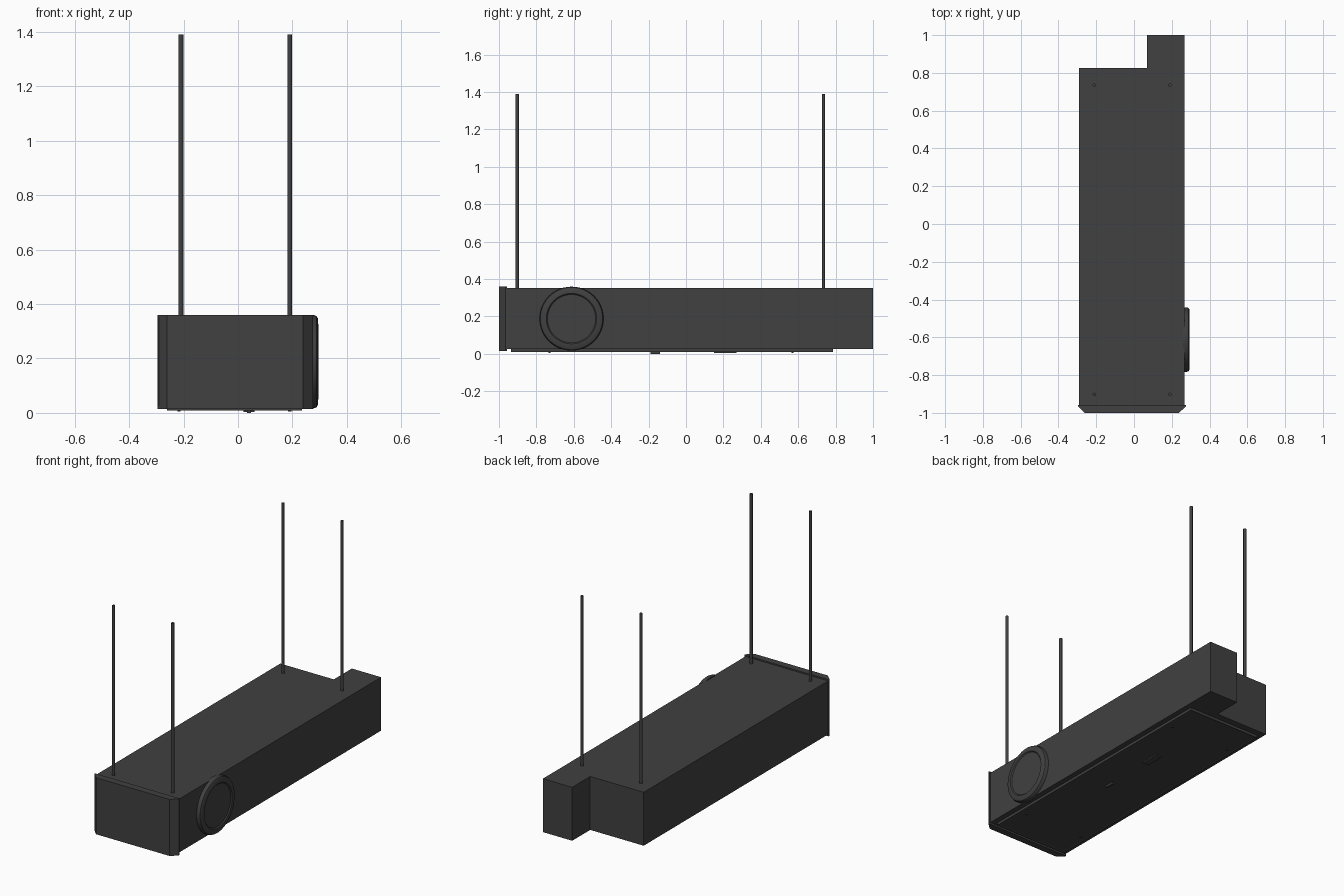
import bpy, bmesh, math
from mathutils import Vector

cube = bpy.data.objects.get("Cube")
if cube:
    bpy.data.objects.remove(cube, do_unlink=True)

charcoal = bpy.data.materials.new("charcoal")
charcoal.use_nodes = True
COLOUR = (0.052, 0.052, 0.052, 1)
charcoal.diffuse_color = COLOUR
charcoal.node_tree.nodes["Principled BSDF"].inputs["Base Color"].default_value = COLOUR


def finish(name, bm):
    bmesh.ops.recalc_face_normals(bm, faces=bm.faces)
    mesh = bpy.data.meshes.new(name)
    bm.to_mesh(mesh)
    bm.free()
    mesh.materials.append(charcoal)
    obj = bpy.data.objects.new(name, mesh)
    bpy.context.collection.objects.link(obj)
    return obj


def prism(name, outline, low, high):
    """Extrude a plan outline from one height to another."""
    bm = bmesh.new()
    face = bm.faces.new([bm.verts.new((x, y, low)) for x, y in outline])
    moved = bmesh.ops.extrude_face_region(bm, geom=[face])["geom"]
    verts = [v for v in moved if isinstance(v, bmesh.types.BMVert)]
    bmesh.ops.translate(bm, verts=verts, vec=(0, 0, high - low))
    return finish(name, bm)


def slab(name, x0, x1, y0, y1, low, high):
    return prism(name, [(x0, y0), (x1, y0), (x1, y1), (x0, y1)], low, high)


def smooth(obj):
    bpy.ops.object.select_all(action="DESELECT")
    obj.select_set(True)
    bpy.context.view_layer.objects.active = obj
    bpy.ops.object.shade_smooth_by_angle(angle=math.radians(35))


# Long housing with the stepped rear corner
LEFT, RIGHT = -0.292, 0.268
prism("housing", [(LEFT, -0.97), (RIGHT, -0.97), (RIGHT, 1.0),
                  (0.07, 1.0), (0.07, 0.826), (LEFT, 0.826)], 0.025, 0.352)

# Front cover with chamfered sides, slightly taller than the housing
prism("front_cover", [(-0.296, -0.957), (-0.296, -0.965), (-0.26, -1.0), (0.238, -1.0),
                      (0.275, -0.965), (0.275, -0.957)], 0.014, 0.36)

# Round side port: a turned profile of (radius, x) points
bm = bmesh.new()
profile = [(0, 0.26), (0.171, 0.26), (0.171, 0.28), (0.167, 0.289),
           (0.158, 0.294), (0.135, 0.295), (0.129, 0.289), (0, 0.289)]
points = [bm.verts.new((x, 0, r)) for r, x in profile]
edges = [bm.edges.new(pair) for pair in zip(points, points[1:])]
bmesh.ops.spin(bm, geom=points + edges, cent=(0, 0, 0), axis=(1, 0, 0),
               angle=math.tau, steps=48)
bmesh.ops.remove_doubles(bm, verts=bm.verts, dist=0.0001)
bmesh.ops.translate(bm, verts=bm.verts, vec=Vector((0, -0.612, 0.188)))
smooth(finish("side_port", bm))

# Four hanging rods
for side, x in (("right", -0.21), ("left", 0.19)):
    for end, y in (("front", -0.902), ("rear", 0.735)):
        bm = bmesh.new()
        bmesh.ops.create_cone(bm, cap_ends=True, segments=16, radius1=0.009,
                              radius2=0.009, depth=1.05)
        bmesh.ops.translate(bm, verts=bm.verts, vec=(x, y, 0.865))
        smooth(finish(f"{end}_{side}_rod", bm))

# Access panel underneath with an inset field
panel = slab("access_panel", -0.26, 0.235, -0.935, 0.785, 0.009, 0.03)
bm = bmesh.new()
bm.from_mesh(panel.data)
bottom = [f for f in bm.faces if f.normal.z < -0.9]
bmesh.ops.inset_region(bm, faces=bottom, thickness=0.015, depth=-0.003)
bm.to_mesh(panel.data)
bm.free()

# Latches and small fasteners on the panel
slab("front_latch", 0.033, 0.048, -0.19, -0.14, 0, 0.014)
slab("rear_latch", 0.02, 0.06, 0.15, 0.27, 0.004, 0.014)
for side, x in (("right", -0.217), ("left", 0.19)):
    for end, y in (("front", -0.73), ("rear", 0.57)):
        slab(f"{end}_{side}_fastener", x - 0.006, x + 0.006, y - 0.006, y + 0.006, 0.005, 0.014)
